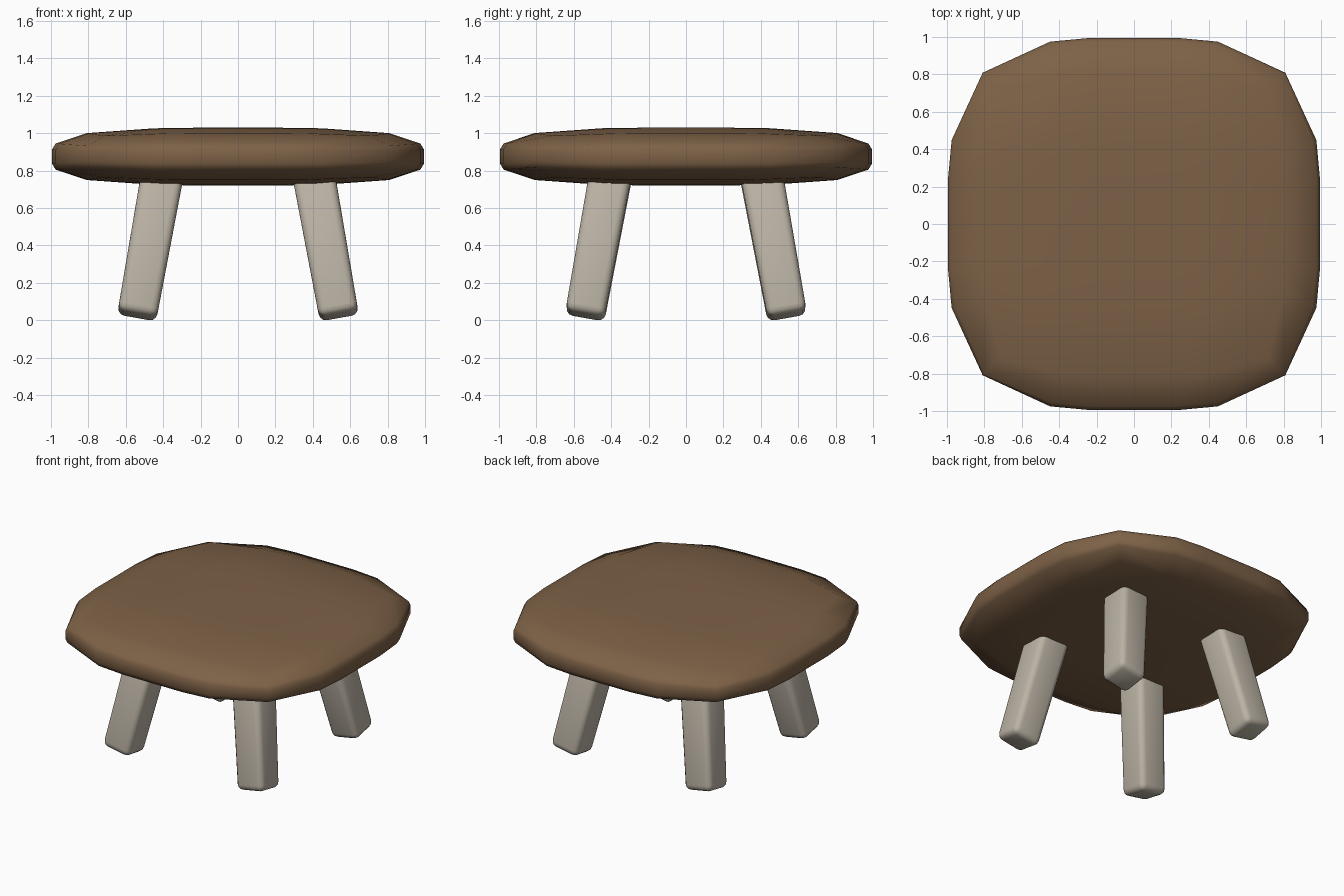
import bpy, bmesh, math
from mathutils import Matrix, Vector, Euler

if "Cube" in bpy.data.objects:
    bpy.data.objects.remove(bpy.data.objects["Cube"])


def material(name, rgb):
    m = bpy.data.materials.new(name)
    m.diffuse_color = (*rgb, 1)
    m.use_nodes = True
    m.node_tree.nodes["Principled BSDF"].inputs["Base Color"].default_value = m.diffuse_color
    return m


def finish(bm, name, mat):
    bmesh.ops.recalc_face_normals(bm, faces=bm.faces)
    me = bpy.data.meshes.new(name)
    bm.to_mesh(me)
    bm.free()
    for p in me.polygons:
        p.use_smooth = True
    me.materials.append(mat)
    ob = bpy.data.objects.new(name, me)
    bpy.context.collection.objects.link(ob)
    return ob


brown = material("dark brown wood", (0.205, 0.120, 0.062))
grey = material("pale grey wood", (0.50, 0.45, 0.375))

# Seat: coarse cube grid pushed out to a pillow (superellipsoid) shape
P = 3.29
STEPS = (-1, -0.46, -0.24, 0.24, 0.46, 1)


def pillow(v):
    n = sum(abs(c) ** P for c in v) ** (1 / P)
    return Vector((v[0] / n, v[1] / n, 0.875 + 0.155 * v[2] / n))


bm = bmesh.new()
for axis in range(3):
    for side in (-1, 1):
        def point(a, b):
            v = [0, 0, 0]
            v[axis], v[(axis + 1) % 3], v[(axis + 2) % 3] = side, a, b
            return bm.verts.new(pillow(v))
        for a0, a1 in zip(STEPS, STEPS[1:]):
            for b0, b1 in zip(STEPS, STEPS[1:]):
                bm.faces.new([point(a0, b0), point(a1, b0), point(a1, b1), point(a0, b1)])
bmesh.ops.remove_doubles(bm, verts=bm.verts, dist=0.001)
finish(bm, "seat", brown)

# Legs: rounded boxes splayed outwards at each corner
TILT = math.radians(10.2)
LENGTH = 0.8
for sx, side in ((-1, "left"), (1, "right")):
    for sy, end in ((-1, "front"), (1, "back")):
        bm = bmesh.new()
        bmesh.ops.create_cube(bm, size=1, matrix=Matrix.Translation((0, 0, LENGTH / 2))
                              @ Matrix.Diagonal((0.222, 0.222, LENGTH, 1)))
        bmesh.ops.bevel(bm, geom=bm.edges[:], offset=0.04, segments=3, profile=0.5,
                        affect='EDGES')
        # slightly slimmer foot
        for v in bm.verts:
            k = 0.95 + 0.07 * min(1, v.co.z / 0.5)
            v.co.x *= k
            v.co.y *= k
        rot = Euler((sy * TILT, -sx * TILT, 0)).to_matrix().to_4x4()
        bm.transform(Matrix.Translation((sx * 0.54, sy * 0.54, 0.024)) @ rot)
        finish(bm, f"{end}_{side}_leg", grey)
